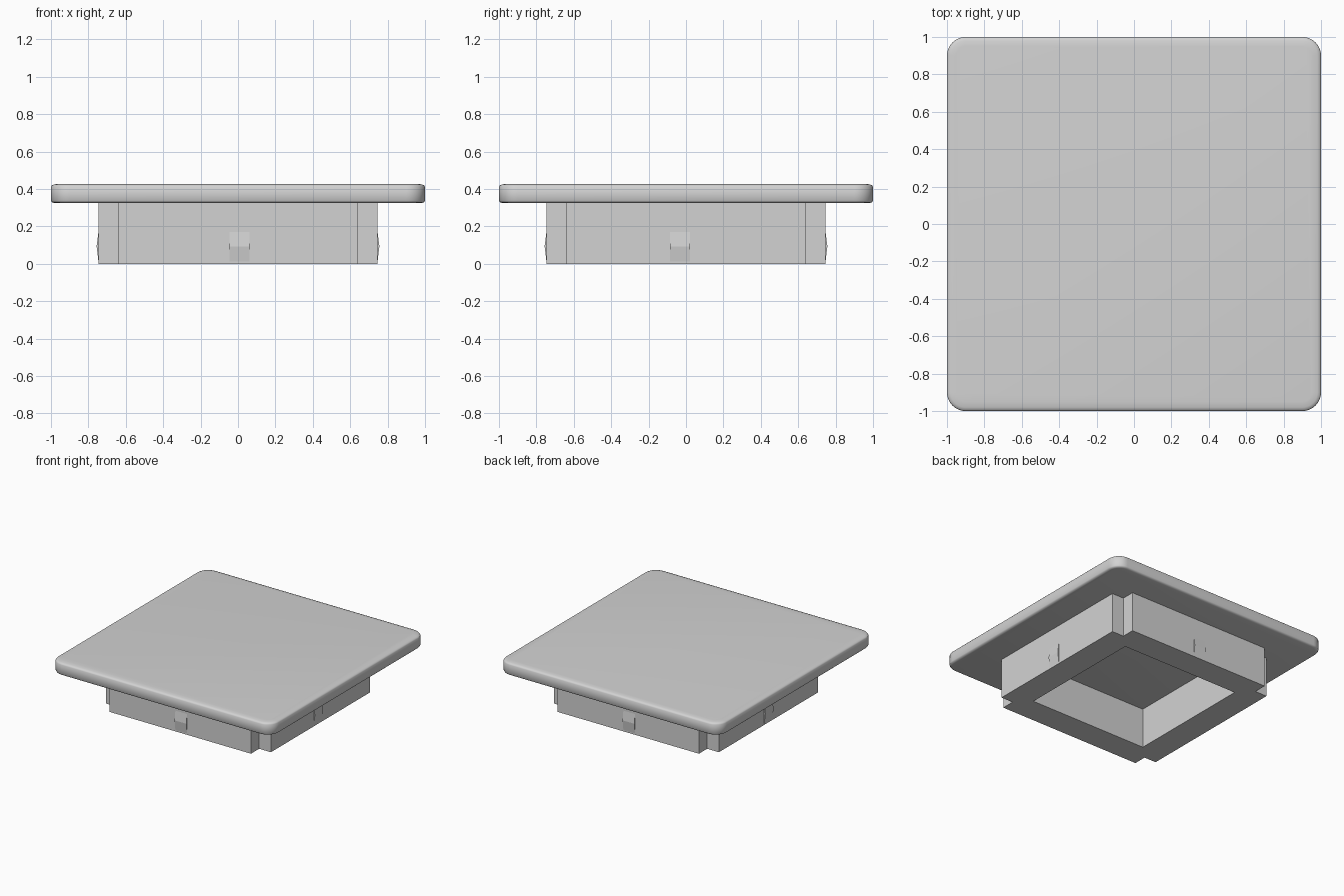
import bpy
import bmesh
import math
from mathutils import Matrix

cube = bpy.data.objects.get("Cube")
if cube:
    bpy.data.objects.remove(cube, do_unlink=True)

grey = bpy.data.materials.new("light_grey")
grey.use_nodes = True
colour = (0.65, 0.65, 0.65, 1)
grey.diffuse_color = colour
grey.node_tree.nodes["Principled BSDF"].inputs["Base Color"].default_value = colour


def make_object(name, bm):
    bmesh.ops.recalc_face_normals(bm, faces=bm.faces)
    mesh = bpy.data.meshes.new(name)
    bm.to_mesh(mesh)
    bm.free()
    mesh.materials.append(grey)
    obj = bpy.data.objects.new(name, mesh)
    bpy.context.collection.objects.link(obj)
    return obj


def rounded_square(half, radius, steps=10):
    """Outline of a square with rounded corners."""
    points = []
    for corner in range(4):
        for i in range(steps + 1):
            a = math.pi / 2 * (corner + i / steps)
            cx = half - radius
            sx = 1 if corner in (0, 3) else -1
            sy = 1 if corner < 2 else -1
            points.append((sx * cx + radius * math.cos(a),
                           sy * cx + radius * math.sin(a)))
    return points


# Top plate: stacked rounded outlines with softened rims
bm = bmesh.new()
rings = []
for inset, z in [(0.02, 0.325), (0.006, 0.329), (0, 0.338), (0, 0.412),
                 (0.006, 0.42), (0.02, 0.425), (0.05, 0.428)]:
    rings.append([bm.verts.new((x, y, z))
                  for x, y in rounded_square(1 - inset, 0.1 - inset)])
for low, high in zip(rings, rings[1:]):
    for i in range(len(low)):
        j = (i + 1) % len(low)
        bm.faces.new((low[i], low[j], high[j], high[i]))
bm.faces.new(rings[0][::-1])
bm.faces.new(rings[-1])
plate = make_object("top_plate", bm)
bpy.ops.object.select_all(action='DESELECT')
plate.select_set(True)
bpy.context.view_layer.objects.active = plate
bpy.ops.object.shade_smooth_by_angle(angle=math.radians(50))

# Base frame: a grid of cells with the corner notches and central opening left out
OUTER, NOTCH, HOLE, TOP = 0.746, 0.64, 0.53, 0.327
lines = [-OUTER, -NOTCH, -HOLE, HOLE, NOTCH, OUTER]
bm = bmesh.new()
grid = [[bm.verts.new((x, y, 0)) for y in lines] for x in lines]
for i in range(5):
    for j in range(5):
        is_corner = i in (0, 4) and j in (0, 4)
        if not is_corner and (i, j) != (2, 2):
            bm.faces.new((grid[i][j], grid[i + 1][j],
                          grid[i + 1][j + 1], grid[i][j + 1]))
bmesh.ops.delete(bm, geom=[v for v in bm.verts if not v.link_faces], context='VERTS')
extruded = bmesh.ops.extrude_face_region(bm, geom=bm.faces[:])
bmesh.ops.translate(bm, vec=(0, 0, TOP),
                    verts=[g for g in extruded["geom"] if isinstance(g, bmesh.types.BMVert)])
bmesh.ops.dissolve_limit(bm, angle_limit=0.01, verts=bm.verts[:], edges=bm.edges[:])
make_object("base_frame", bm)

# Snap clips: a shallow ridged wedge on each side of the frame
profile = [(-0.01, 0.012), (0, 0.012), (0.01, 0.094), (0, 0.17), (-0.01, 0.17)]
for name, turn, offset in [("front", 0, 0.008), ("left", 1, -0.032),
                           ("back", 2, 0.008), ("right", 3, 0)]:
    bm = bmesh.new()
    sides = [[bm.verts.new((offset + s * 0.053, -OUTER - out, z)) for out, z in profile]
             for s in (-1, 1)]
    for side in sides:
        bm.faces.new(side)
    for i in range(len(profile)):
        j = (i + 1) % len(profile)
        bm.faces.new((sides[0][i], sides[0][j], sides[1][j], sides[1][i]))
    bm.transform(Matrix.Rotation(turn * math.pi / 2, 4, 'Z'))
    make_object(name + "_clip", bm)
